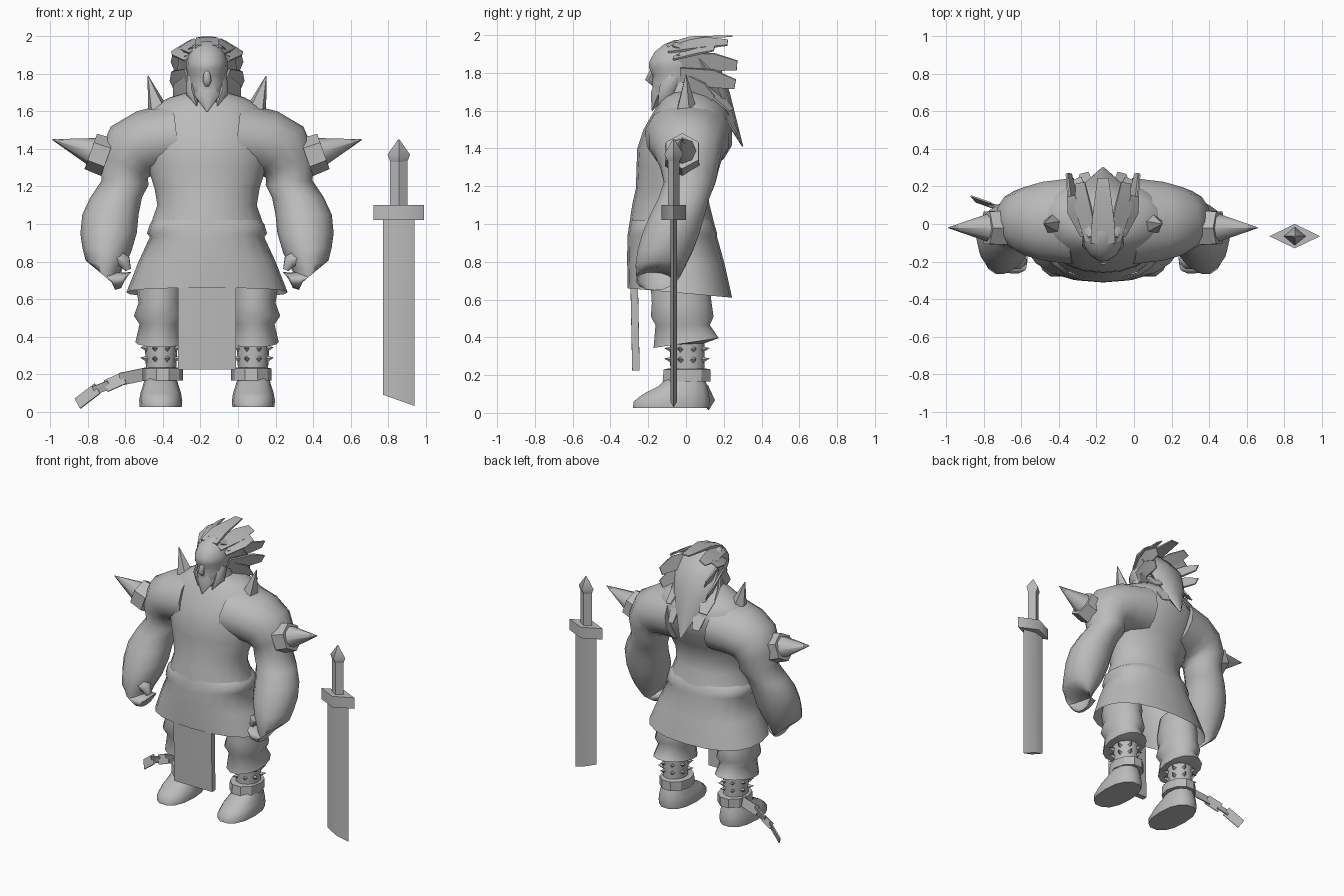
import bpy, bmesh, math
from mathutils import Vector

CX = -0.165  # figure's centre line
grey = bpy.data.materials.new("grey")
grey.diffuse_color = (0.5, 0.5, 0.5, 1)


def finish(name, bm, angle):
    bmesh.ops.recalc_face_normals(bm, faces=bm.faces)
    me = bpy.data.meshes.new(name)
    bm.to_mesh(me)
    bm.free()
    me.materials.append(grey)
    ob = bpy.data.objects.new(name, me)
    bpy.context.collection.objects.link(ob)
    bpy.context.view_layer.objects.active = ob
    ob.select_set(True)
    bpy.ops.object.shade_smooth_by_angle(angle=math.radians(angle))
    ob.select_set(False)
    return ob


def skin(name, rings, caps=True, angle=60):
    """Bridge a list of equal-length point rings."""
    bm = bmesh.new()
    vs = [[bm.verts.new(p) for p in r] for r in rings]
    n = len(vs[0])
    for a, b in zip(vs, vs[1:]):
        for i in range(n):
            bm.faces.new((a[i], a[(i + 1) % n], b[(i + 1) % n], b[i]))
    if caps:
        bm.faces.new(vs[0])
        bm.faces.new(vs[-1])
    return finish(name, bm, angle)


def ring(c, a, b, tx=0, ty=0, n=14, e=1.0, s=1):
    """Oval ring: a across x, b across y; ty tilts the x axis, tx the y axis; e<1 squares it."""
    u = Vector((math.cos(ty), 0, math.sin(ty)))
    v = Vector((0, math.cos(tx), math.sin(tx)))
    out = []
    for i in range(n):
        t = 2 * math.pi * i / n
        ct, st = math.cos(t), math.sin(t)
        p = Vector(c) + u * a * math.copysign(abs(ct) ** e, ct) + v * b * math.copysign(abs(st) ** e, st)
        out.append((CX + s * p.x, p.y, p.z))
    return out


def stack(name, rows, dx=0, s=1, e=1.0, n=14, caps=True, angle=60):
    """Rows of (z, half width, front y, back y, back-to-front tilt)."""
    return skin(name, [ring((dx, (f + b) / 2, z), w, (b - f) / 2, t, 0, n, e, s)
                       for z, w, f, b, t in rows], caps, angle)


def along(name, pts, radii, n=6, s=1, wide=1.0, side=(0, 1, 0), angle=60):
    """Tube following pts; 'wide' stretches it along the side direction."""
    pts = [Vector(p) for p in pts]
    rings = []
    for i, p in enumerate(pts):
        d = (pts[min(i + 1, len(pts) - 1)] - pts[max(i - 1, 0)]).normalized()
        w = Vector(side) - d * d.dot(Vector(side))
        w.normalize()
        h = d.cross(w)
        r = []
        for k in range(n):
            t = 2 * math.pi * (k + (0.5 if n == 4 and wide > 1 else 0)) / n
            q = p + w * math.cos(t) * radii[i] * wide + h * math.sin(t) * radii[i]
            r.append((CX + s * q.x, q.y, q.z))
        rings.append(r)
    return skin(name, rings, True, angle)


# Tunic body and open skirt
stack("tunic_body", [
    (1.00, .30, -.30, .15, 0), (1.10, .265, -.285, .125, 0), (1.19, .28, -.265, .11, 0),
    (1.30, .315, -.262, .16, 0), (1.40, .34, -.258, .21, 0), (1.50, .35, -.225, .24, 0),
    (1.58, .33, -.18, .235, 0), (1.63, .285, -.15, .20, 0), (1.675, .20, -.12, .16, 0),
    (1.70, .11, -.09, .10, 0)], n=20)
stack("tunic_skirt", [
    (.635, .43, -.31, .245, -.09), (.80, .365, -.312, .205, -.05), (.93, .305, -.31, .165, 0),
    (.95, .32, -.308, .165, 0), (1.0, .305, -.30, .15, 0), (1.02, .28, -.295, .14, 0)],
    e=.85, n=20, caps=False)
# Hanging front flap
stack("front_flap", [(.225, .155, -.285, -.245, 0), (.72, .155, -.295, -.255, 0)], n=4 * 3, e=.05)

for s in (-1, 1):
    tag = "left" if s < 0 else "right"
    # Arm: shoulder, elbow, forearm and curled fingers in one sweep
    arm = [((.16, .015, 1.46), .19, .235, 1.45), ((.31, .015, 1.435), .178, .215, 1.2),
           ((.40, .015, 1.39), .172, .185, .85), ((.445, .02, 1.31), .145, .16, .45),
           ((.437, .02, 1.22), .125, .14, .1), ((.485, -.01, 1.14), .138, .138, 0),
           ((.515, -.045, 1.05), .150, .148, 0), ((.525, -.08, .95), .150, .155, 0),
           ((.535, -.11, .86), .130, .15, .1), ((.55, -.135, .78), .10, .135, .25),
           ((.545, -.15, .72), .075, .115, .7), ((.50, -.165, .70), .052, .10, 1.4),
           ((.45, -.175, .70), .042, .09, 1.75), ((.42, -.18, .725), .026, .07, 2.3)]
    skin(tag + "_arm", [ring(c, a, b, 0, t, 14, 1, s) for c, a, b, t in arm])
    along(tag + "_thumb", [(.56, -.16, .82), (.49, -.19, .825), (.44, -.20, .80), (.42, -.20, .755)],
          [.06, .055, .04, .018], s=s)
    # Shoulder band and its long spike
    along(tag + "_shoulder_band", [(.53, -.02, 1.355), (.62, -.02, 1.387)], [.105, .10], s=s,
          side=(0, 0, 1), angle=25)
    along(tag + "_shoulder_spike", [(.60, -.02, 1.382), (.825, -.02, 1.45)], [.08, .002], s=s, n=8,
          side=(0, 0, 1))
    # Upright spike beside the neck
    along(tag + "_neck_spike", [(.26, 0, 1.60), (.315, 0, 1.79)], [.06, .002], n=5, s=s)

    # Baggy trouser leg with flared folds
    stack(tag + "_trouser", [
        (.80, .10, -.18, .11, 0), (.66, .128, -.19, .13, 0), (.58, .115, -.185, .14, 0),
        (.51, .14, -.19, .15, 0), (.465, .11, -.165, .13, 0), (.37, .132, -.178, .18, .15),
        (.365, .075, -.09, .09, 0)], .25, s)
    # Shin wrap with studs
    stack(tag + "_shin", [(.42, .09, -.09, .10, 0), (.22, .08, -.085, .10, 0)], .245, s)
    for z in (.335, .28):
        for k in range(8):
            a = math.pi * (k + .5) / 4
            d = Vector((math.cos(a) * .085, math.sin(a) * .092, 0))
            c = Vector((.245, .005, z))
            along(tag + "_shin_stud", [c + d * .9, c + d * 1.4 + Vector((0, 0, .008))], [.018, .001],
                  n=4, s=s, side=(0, 0, 1))
    # Ankle shackle
    stack(tag + "_shackle", [(.165, .085, -.11, .11, 0), (.165, .108, -.13, .135, 0),
                             (.23, .108, -.125, .135, 0), (.235, .08, -.10, .11, 0)],
          .236, s, n=10, angle=30)
    # Boot
    stack(tag + "_boot", [
        (.025, .112, -.285, .125, 0), (.06, .115, -.282, .13, 0), (.10, .108, -.23, .125, 0),
        (.14, .095, -.15, .115, 0), (.19, .08, -.10, .10, 0)], .247, s, .85)

# Neck and head
stack("neck", [(1.60, .13, -.12, .12, 0), (1.78, .095, -.11, .08, 0)])
stack("head", [
    (1.65, .055, -.165, -.03, 0), (1.69, .085, -.18, .03, 0), (1.745, .10, -.182, .07, 0),
    (1.79, .102, -.178, .08, 0), (1.825, .11, -.20, .09, 0), (1.86, .112, -.198, .10, 0),
    (1.91, .10, -.17, .10, 0), (1.95, .075, -.12, .08, 0), (1.975, .035, -.06, .04, 0)])
along("nose", [(0, -.175, 1.815), (0, -.197, 1.765), (0, -.17, 1.745)], [.016, .023, .018],
      side=(1, 0, 0))
# Beard: a pointed chin tuft with shorter locks beside it
along("chin_beard", [(0, -.12, 1.74), (0, -.15, 1.68), (0, -.18, 1.60)], [.055, .045, .003],
      side=(1, 0, 0), wide=1.4)
for s in (-1, 1):
    along("side_beard", [(.08, -.06, 1.78), (.08, -.10, 1.70), (.055, -.145, 1.63)], [.03, .035, .003],
          s=s, side=(0, 1, 0), wide=1.4)

# Mane flowing down the back of the head
along("mane", [(0, -.07, 1.945), (0, .05, 1.90), (0, .13, 1.80), (0, .185, 1.68), (0, .235, 1.56), (0, .30, 1.41)],
      [.03, .055, .06, .05, .03, .003], n=8, side=(1, 0, 0), wide=2.7)
along("crest_lock", [(0, -.10, 1.945), (0, .02, 1.985), (0, .245, 1.995)], [.013, .012, .006],
      n=4, side=(1, 0, 0), wide=7, angle=25)
# Swept flat locks: start, end, half width, flat direction
up, out = (.4, 0, 1), (1, 0, -.6)
locks = [((.06, -.09, 1.93), (.12, .22, 1.96), .05, out),
         ((.09, -.06, 1.89), (.17, .15, 1.93), .045, out),
         ((.10, -.04, 1.86), (.18, .27, 1.84), .05, up), ((.105, -.03, 1.79), (.185, .26, 1.74), .05, up),
         ((.10, .0, 1.76), (.165, .14, 1.66), .045, up),
         ((.09, .06, 1.76), (.14, .24, 1.60), .05, out), ((.07, .14, 1.68), (.10, .27, 1.48), .045, out)]
for s in (-1, 1):
    for a, b, w, side in locks:
        a, b = Vector(a), Vector(b)
        mid = a.lerp(b, .6) + Vector((.012, 0, .01))
        along("hair_lock", [a, mid, b], [w * .16, w * .2, w * .11], n=4, s=s, side=side, wide=7, angle=25)

# Broken chain trailing from the left shackle
path = [Vector((.33, .05, .20)), Vector((.45, .065, .175)), Vector((.53, .085, .14)),
        Vector((.595, .10, .115)), Vector((.68, .13, .05))]
for i, (a, b) in enumerate(zip(path, path[1:])):
    d = (b - a) * .12
    along("chain_link", [a - d, b + d], [.006, .006], n=4, s=-1, wide=8 if i != 2 else 5.5,
          side=(0, .3 if i % 2 else -.25, 1), angle=25)

# Sword standing beside the figure
SX, SY = .857, -.065


def diamond(name, rows):
    """Rows of (z, half x, half y, slant)."""
    return skin(name, [[(SX + a, SY, z - k), (SX, SY + b, z), (SX - a, SY, z + k), (SX, SY - b, z)]
                       for z, a, b, k in rows], angle=60)


diamond("sword_blade", [(.06, .085, .018, .03), (1.04, .085, .018, 0)])
diamond("sword_guard", [(1.02, .135, .065, 0), (1.10, .135, .065, 0)])
diamond("sword_grip", [(1.10, .047, .03, 0), (1.355, .047, .03, 0)])
diamond("sword_pommel", [(1.33, .045, .03, 0), (1.37, .06, .05, 0), (1.45, .004, .004, 0)])
